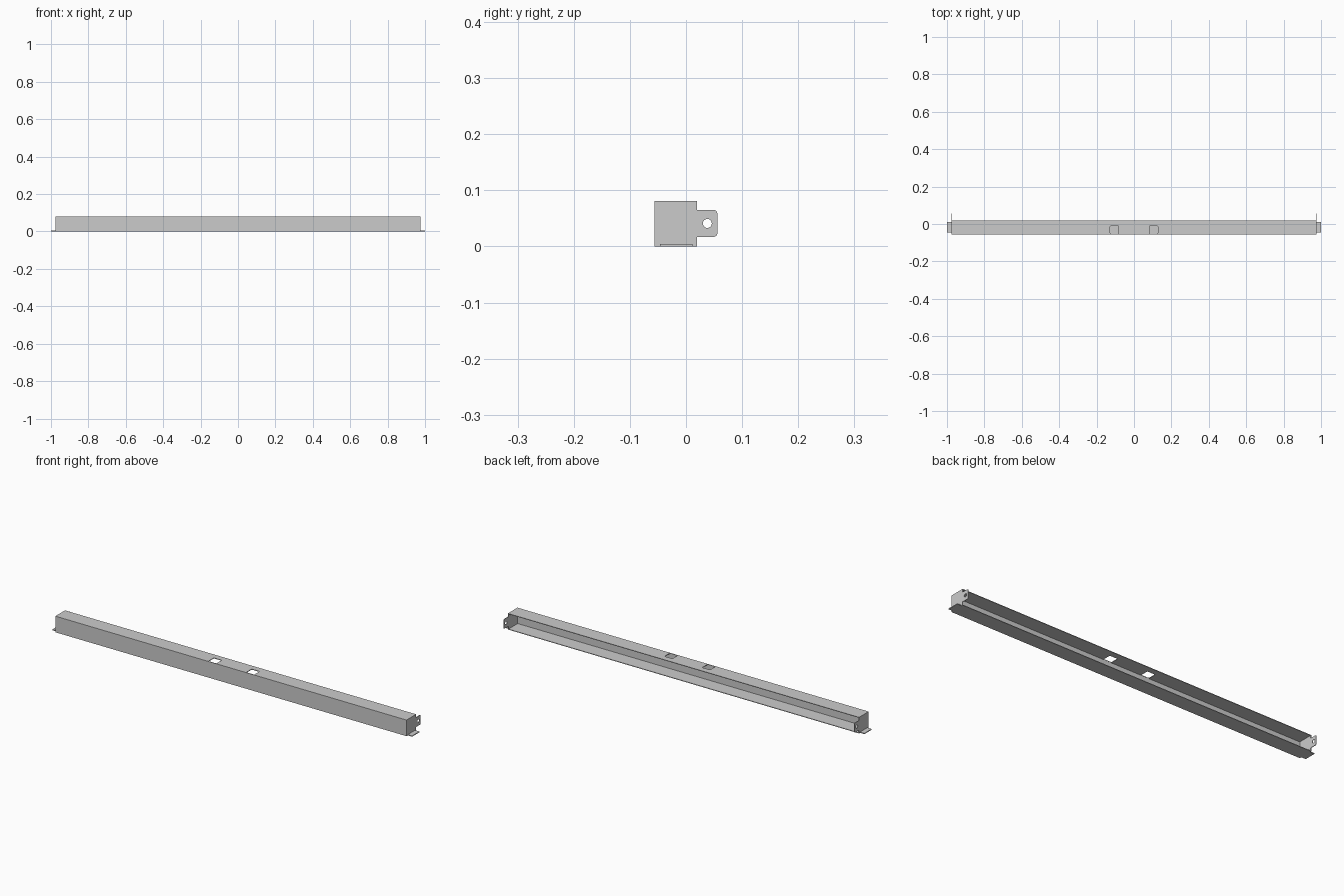
import bpy, bmesh, math
from mathutils import Vector

if "Cube" in bpy.data.objects:
    bpy.data.objects.remove(bpy.data.objects["Cube"])

T = 0.003                 # sheet thickness
X = 0.976                 # half length of the channel
Y0, Y1, H = -0.056, 0.02, 0.081


def prism(name, points, axis, a, b):
    """Extrude a 2D outline along x (points are y,z) or z (points are x,y)."""
    place = (lambda p: (a, p[0], p[1])) if axis == 'x' else (lambda p: (p[0], p[1], a))
    bm = bmesh.new()
    face = bm.faces.new([bm.verts.new(place(p)) for p in points])
    new = bmesh.ops.extrude_face_region(bm, geom=[face])['geom']
    step = Vector((b - a, 0, 0) if axis == 'x' else (0, 0, b - a))
    bmesh.ops.translate(bm, vec=step, verts=[v for v in new if isinstance(v, bmesh.types.BMVert)])
    bmesh.ops.recalc_face_normals(bm, faces=bm.faces)
    mesh = bpy.data.meshes.new(name)
    bm.to_mesh(mesh)
    bm.free()
    obj = bpy.data.objects.new(name, mesh)
    bpy.context.collection.objects.link(obj)
    return obj


def arc(cx, cy, r, start, end, n):
    return [(cx + r * math.cos(math.radians(start + (end - start) * i / n)),
             cy + r * math.sin(math.radians(start + (end - start) * i / n))) for i in range(n + 1)]


def cut(obj, cutter):
    mod = obj.modifiers.new("cut", 'BOOLEAN')
    mod.operation, mod.solver, mod.object = 'DIFFERENCE', 'EXACT', cutter
    cutter.hide_render = True
    bpy.context.view_layer.objects.active = obj
    bpy.ops.object.modifier_apply(modifier=mod.name)
    bpy.data.objects.remove(cutter)


# C-shaped channel, open at the back
channel = prism("channel", [(Y1, 0), (Y0, 0), (Y0, H), (Y1, H), (Y1, H - T),
                            (Y0 + T, H - T), (Y0 + T, T), (Y1, T)], 'x', -X + T, X - T)

# two rounded windows in the top flange
for cx in (-0.105, 0.105):
    w, r, ya, yb = 0.022, 0.004, -0.0525, -0.01
    window = (arc(cx + w - r, yb - r, r, 0, 90, 4) + arc(cx - w + r, yb - r, r, 90, 180, 4)
              + arc(cx - w + r, ya + r, r, 180, 270, 4) + arc(cx + w - r, ya + r, r, 270, 360, 4))
    cut(channel, prism("window_cutter", window, 'z', H - 0.02, H + 0.02))

# end plate outline with a rounded mounting ear at the back
E, R, za, zb = 0.056, 0.007, 0.017, 0.065
plate = ([(Y0, 0), (Y1, 0), (Y1, za)] + arc(E - R, za + R, R, 270, 360, 6)
         + arc(E - R, zb - R, R, 0, 90, 6) + [(Y1, zb), (Y1, H), (Y0, H)])

for side, s in (("left", -1), ("right", 1)):
    end = prism(side + "_end_plate", plate, 'x', s * (X - T), s * X)
    hole = arc(0.038, 0.041, 0.008, 0, 360, 24)[:-1]
    cut(end, prism("hole_cutter", hole, 'x', s * X - 0.02, s * X + 0.02))
    # flat foot tab sticking out at the bottom
    tab = [(s * X, -0.046), (s, -0.046), (s, 0.012), (s * X, 0.012)]
    prism(side + "_foot_tab", tab, 'z', 0, T + 0.001)
